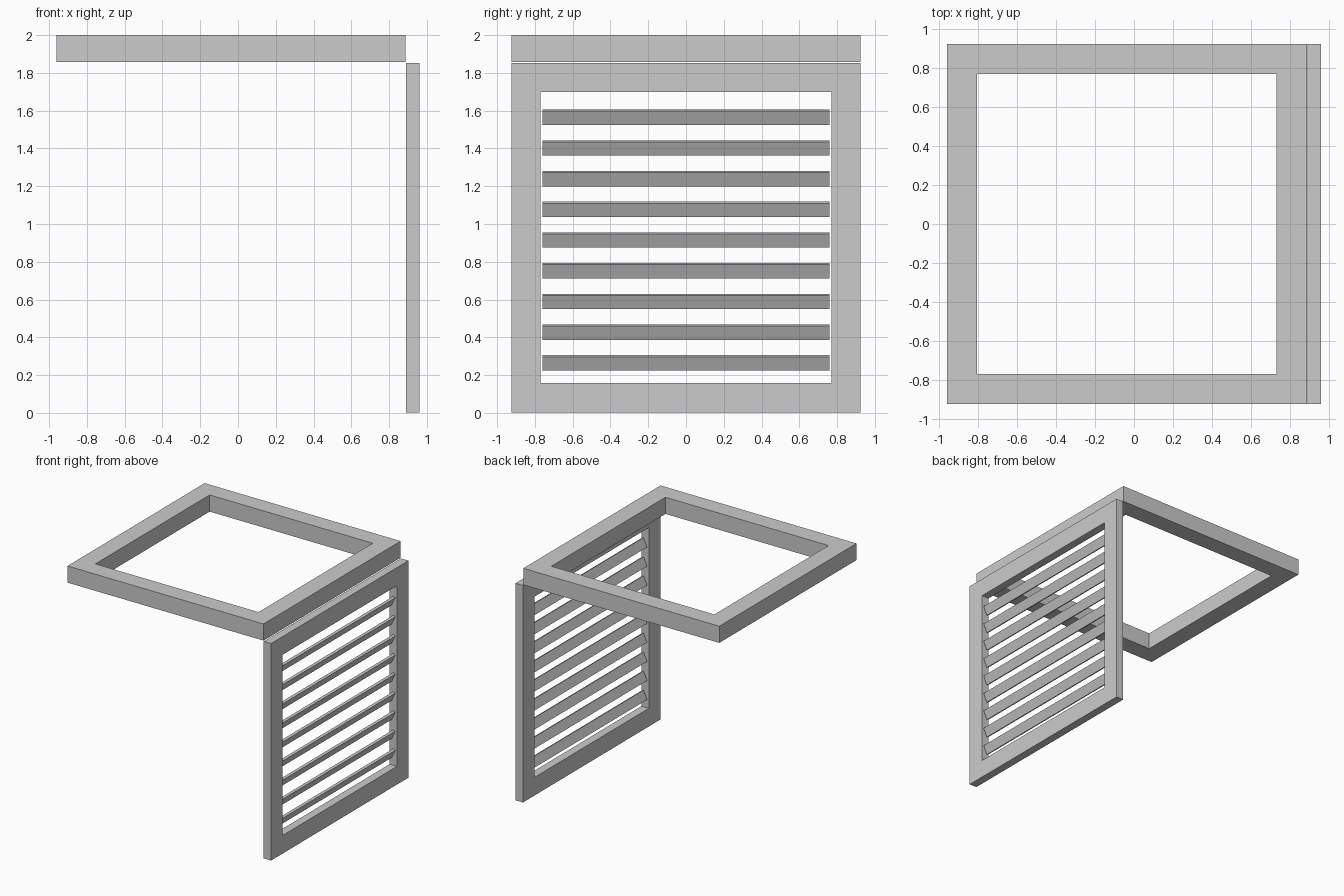
import bpy, bmesh, math
from mathutils import Matrix

if "Cube" in bpy.data.objects:
    bpy.data.objects.remove(bpy.data.objects["Cube"])


def new_object(name, bm):
    bmesh.ops.recalc_face_normals(bm, faces=bm.faces)
    mesh = bpy.data.meshes.new(name)
    bm.to_mesh(mesh)
    bm.free()
    obj = bpy.data.objects.new(name, mesh)
    bpy.context.collection.objects.link(obj)
    return obj


def frame(name, width, length, border, depth, matrix):
    """Rectangular ring in local XY, extruded along local Z, then placed."""
    bm = bmesh.new()
    loops = []
    for z in (0, depth):
        for inset in (0, border):
            w, h = width / 2 - inset, length / 2 - inset
            loops.append([bm.verts.new((sx * w, sy * h, z))
                          for sx, sy in ((-1, -1), (1, -1), (1, 1), (-1, 1))])
    outer0, inner0, outer1, inner1 = loops
    for a, b in ((outer0, inner0), (outer1, inner1), (outer0, outer1), (inner0, inner1)):
        for i in range(4):
            j = (i + 1) % 4
            bm.faces.new((a[i], a[j], b[j], b[i]))
    bm.transform(matrix)
    return new_object(name, bm)


# Horizontal top frame
frame("top_frame", 1.848, 1.848, 0.155, 0.142,
      Matrix.Translation((-0.037, 0, 1.858)))

# Upright side frame
frame("side_frame", 1.85, 1.85, 0.155, 0.07,
      Matrix.Translation((0.89, 0, 0.928)) @ Matrix.Rotation(math.pi / 2, 4, 'Y'))

# Louvre slats, top edge leaning outward
for i in range(9):
    bm = bmesh.new()
    bmesh.ops.create_cube(bm, size=1)
    bm.transform(Matrix.Translation((0.925, 0, 0.265 + i * 0.1625))
                 @ Matrix.Rotation(math.radians(25), 4, 'Y')
                 @ Matrix.Diagonal((0.02, 1.52, 0.08, 1)))
    new_object(f"slat_{i + 1}", bm)
